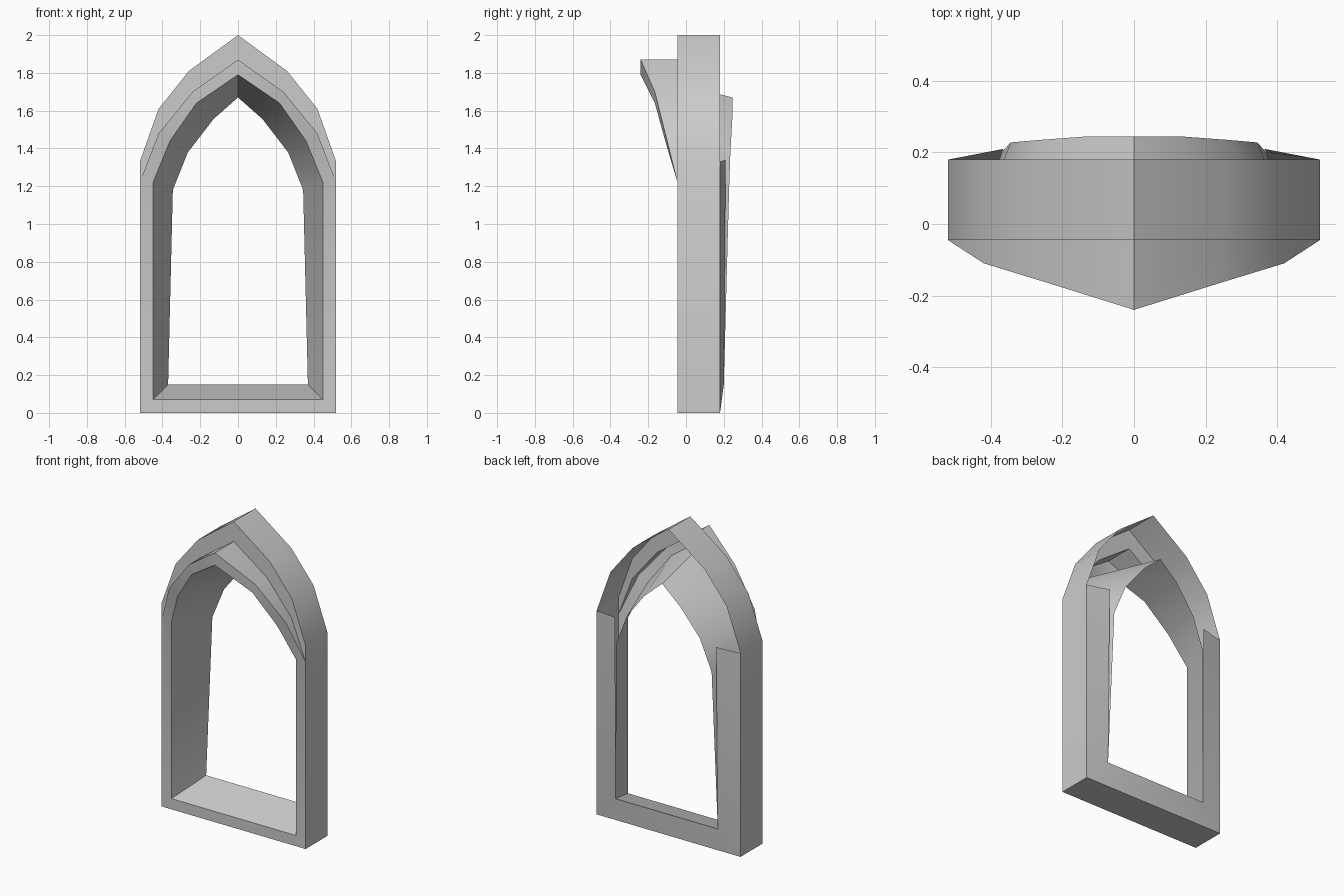
import bpy, bmesh, math

if "Cube" in bpy.data.objects:
    bpy.data.objects.remove(bpy.data.objects["Cube"])

F, B = -0.045, 0.18   # front and back planes of the outer shell


def ring(pts, ys):
    """Mirror a half outline (apex to bottom corner) into a closed ring."""
    half = [(x, y, z) for (x, z), y in zip(pts, ys)]
    return half + [(-x, y, z) for x, y, z in reversed(half[1:])]


def loft(name, rings, closed=True):
    """Skin quads between successive rings, welding coincident points."""
    bm = bmesh.new()
    rows = [[bm.verts.new(p) for p in r] for r in rings]
    n = len(rows[0])
    for r0, r1 in zip(rows, rows[1:]):
        for i in range(n if closed else n - 1):
            j = (i + 1) % n
            bm.faces.new((r1[i], r1[j], r0[j], r0[i]))
    bmesh.ops.remove_doubles(bm, verts=bm.verts, dist=0.0005)
    me = bpy.data.meshes.new(name)
    bm.to_mesh(me)
    bm.free()
    ob = bpy.data.objects.new(name, me)
    bpy.context.collection.objects.link(ob)
    bpy.ops.object.select_all(action='DESELECT')
    ob.select_set(True)
    bpy.context.view_layer.objects.active = ob
    bpy.ops.object.shade_smooth_by_angle(angle=math.radians(40))
    return ob


# Half outlines (x, z)
outer = [(0, 2.0), (0.26, 1.81), (0.42, 1.61), (0.52, 1.33), (0.52, 0)]
hood = [(0, 1.87), (0.24, 1.70), (0.42, 1.48), (0.52, 1.22), (0.52, 0)]
inner = [(0, 1.79), (0.22, 1.64), (0.36, 1.44), (0.45, 1.22), (0.45, 0.07)]
rear = [(0, 1.67), (0.13, 1.555), (0.265, 1.38), (0.345, 1.18), (0.37, 0.15)]
tip_y = [-0.24, -0.165, -0.11, F, F]
rear_y = [0.245, 0.245, 0.235, 0.228, 0.2]

# Outer arch shell and its front face
loft("outer_frame", [ring(outer, [B] * 5), ring(outer, [F] * 5), ring(hood, [F] * 5)])

# Pointed hood, front rim and the tapering reveal
loft("hood_and_rim", [ring(hood, [F] * 5), ring(hood, tip_y), ring(inner, tip_y)])
loft("reveal", [ring(inner, tip_y), ring(rear, rear_y)])

# Back panels on the jambs and sill (the arch is open behind)
loft("back_panel", [
    [(0.365, 0.21, 1.34), (0.37, 0.2, 0.15), (-0.37, 0.2, 0.15), (-0.365, 0.21, 1.34)],
    [(0.52, B, 1.33), (0.52, B, 0), (-0.52, B, 0), (-0.52, B, 1.33)],
], closed=False)
